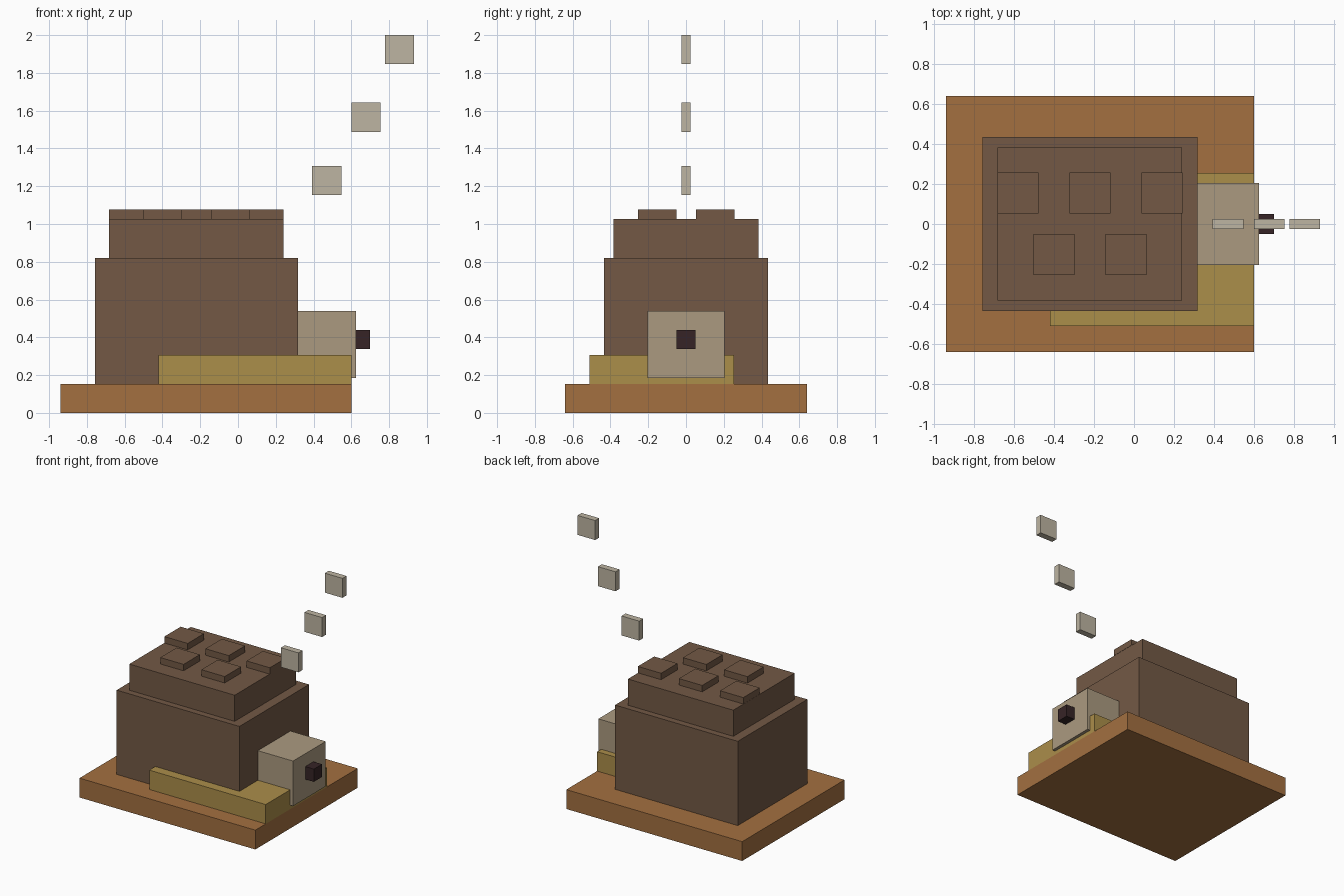
import bpy

# Remove the default cube
cube = bpy.data.objects.get("Cube")
if cube:
    bpy.data.objects.remove(cube, do_unlink=True)


def linear(c):
    c /= 255
    return c / 12.92 if c <= 0.04045 else ((c + 0.055) / 1.055) ** 2.4


def material(name, r, g, b):
    mat = bpy.data.materials.new(name)
    mat.use_nodes = True
    colour = (linear(r), linear(g), linear(b), 1)
    mat.diffuse_color = colour
    mat.node_tree.nodes["Principled BSDF"].inputs["Base Color"].default_value = colour
    return mat


def box(name, mat, x, y, z):
    """Box spanning the given (low, high) range on each axis."""
    spans = (x, y, z)
    bpy.ops.mesh.primitive_cube_add(size=1, location=[(a + b) / 2 for a, b in spans])
    ob = bpy.context.object
    ob.name = name
    ob.scale = [b - a for a, b in spans]
    bpy.ops.object.transform_apply(location=False, rotation=False, scale=True)
    ob.data.materials.append(mat)
    return ob


wood = material("orange_wood", 163, 112, 64)
fur = material("brown_fur", 115, 89, 69)
straw = material("straw_yellow", 171, 142, 74)
tan = material("tan_face", 171, 154, 128)
dark = material("dark_nose", 54, 36, 38)
pale = material("pale_stone", 190, 181, 162)

# Base slab and the low straw block beside the body
box("base", wood, (-0.94, 0.60), (-0.64, 0.64), (0, 0.153))
box("straw_block", straw, (-0.42, 0.60), (-0.51, 0.255), (0.153, 0.306))

# Stepped body
box("body", fur, (-0.758, 0.317), (-0.435, 0.435), (0.153, 0.82))
box("upper_body", fur, (-0.683, 0.24), (-0.384, 0.384), (0.82, 1.027))

# Staggered tufts on the back
for row, y, xs in (("back", 0.155, (-0.58, -0.22, 0.14)), ("front", -0.153, (-0.40, -0.04))):
    for i, x in enumerate(xs):
        box(f"{row}_tuft_{i + 1}", fur, (x - 0.102, x + 0.102),
            (y - 0.102, y + 0.102), (1.027, 1.078))

# Head and nose
box("head", tan, (0.317, 0.625), (-0.204, 0.204), (0.184, 0.54))
box("nose", dark, (0.625, 0.70), (-0.051, 0.051), (0.337, 0.438))

# Floating tiles rising above the head
for i, (x, z) in enumerate(((0.47, 1.23), (0.677, 1.565), (0.855, 1.923))):
    box(f"floating_tile_{i + 1}", pale, (x - 0.077, x + 0.077),
        (-0.025, 0.025), (z - 0.077, z + 0.077))
